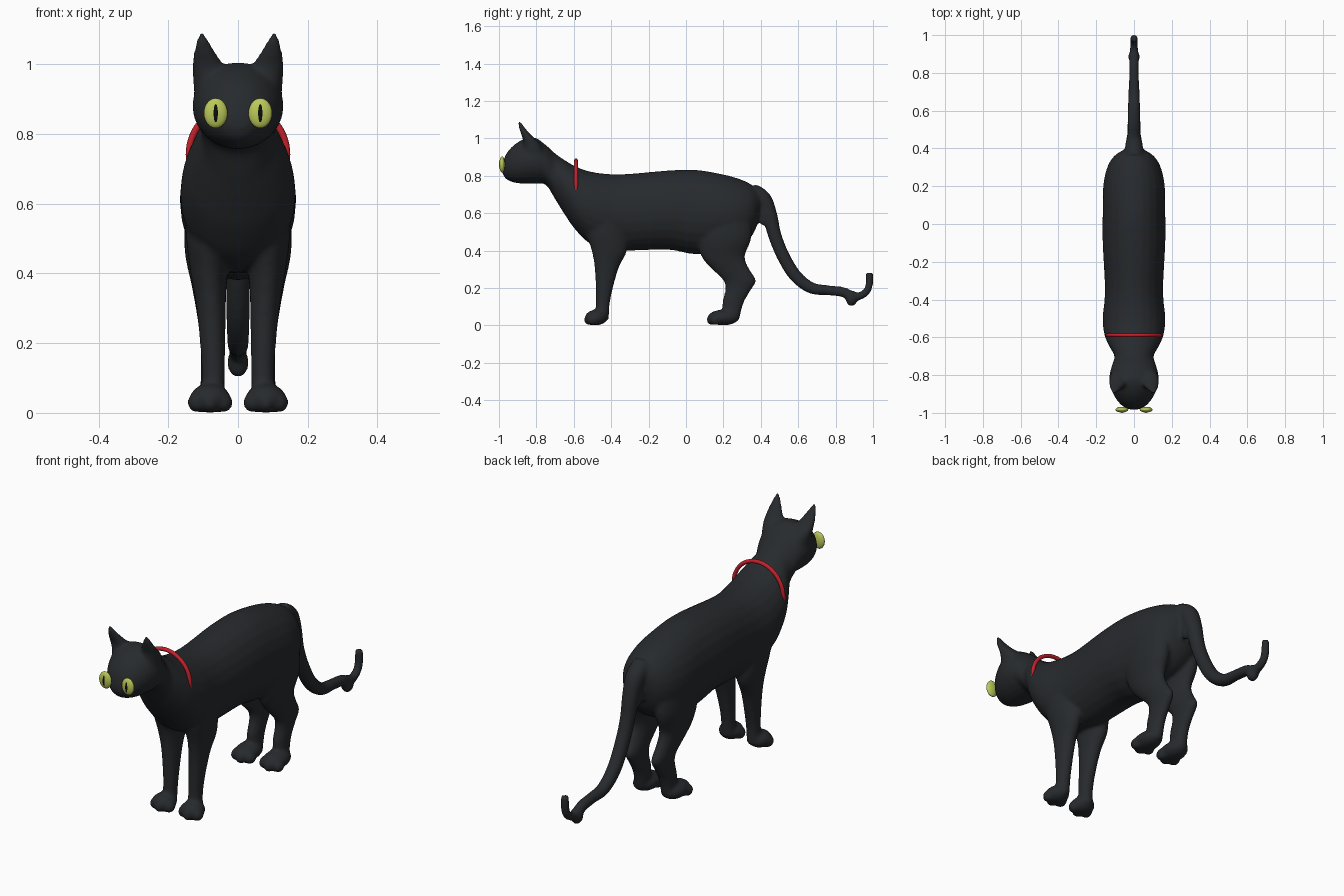
import bpy, bmesh, math
from mathutils import Vector, Matrix

if "Cube" in bpy.data.objects:
    bpy.data.objects.remove(bpy.data.objects["Cube"])


def material(name, rgb):
    m = bpy.data.materials.new(name)
    m.diffuse_color = (*rgb, 1)
    m.use_nodes = True
    m.node_tree.nodes["Principled BSDF"].inputs["Base Color"].default_value = m.diffuse_color
    return m


BLACK = material("black_fur", (0.02, 0.023, 0.026))
RED = material("red_band", (0.55, 0.015, 0.025))
GREEN = material("eye_green", (0.5, 0.58, 0.1))
PUPIL = material("pupil_black", (0.004, 0.004, 0.004))


def catmull(rows, steps=4):
    rows = [Vector(r) for r in rows]
    out = []
    for i in range(len(rows) - 1):
        p0, p1 = rows[max(i - 1, 0)], rows[i]
        p2, p3 = rows[i + 1], rows[min(i + 2, len(rows) - 1)]
        for k in range(steps):
            t = k / steps
            out.append(0.5 * (2 * p1 + (p2 - p0) * t
                              + (2 * p0 - 5 * p1 + 4 * p2 - p3) * t * t
                              + (3 * p1 - p0 - 3 * p2 + p3) * t ** 3))
    return out + [rows[-1]]


def loft(bm, rows, up=None, sides=24):
    """Closed tube through rows of (x, y, z, half width in x, half size along up)."""
    pts = catmull(rows)
    rings = []
    for i, p in enumerate(pts):
        u = up
        if u is None:
            t = pts[min(i + 1, len(pts) - 1)] - pts[max(i - 1, 0)]
            u = Vector((0, -t[2], t[1])).normalized()
        c = Vector(p[:3])
        ring = []
        for k in range(sides):
            a = 2 * math.pi * k / sides
            ring.append(bm.verts.new(c + Vector((p[3] * math.cos(a), 0, 0)) + u * p[4] * math.sin(a)))
        rings.append(ring)
    faces = [bm.faces.new(rings[0]), bm.faces.new(rings[-1][::-1])]
    for r, s in zip(rings, rings[1:]):
        for k in range(sides):
            j = (k + 1) % sides
            faces.append(bm.faces.new((r[k], s[k], s[j], r[j])))
    bmesh.ops.recalc_face_normals(bm, faces=faces)


def ball(bm, c, r):
    bmesh.ops.create_uvsphere(bm, u_segments=24, v_segments=14, radius=1,
                              matrix=Matrix.Translation(c) @ Matrix.Diagonal((*r, 1)))


def finish(bm, name, mat):
    me = bpy.data.meshes.new(name)
    bm.to_mesh(me)
    bm.free()
    ob = bpy.data.objects.new(name, me)
    bpy.context.collection.objects.link(ob)
    me.materials.append(mat)
    for f in me.polygons:
        f.use_smooth = True
    return ob


Y, Z = Vector((0, 1, 0)), Vector((0, 0, 1))
bm = bmesh.new()

# Head, neck and torso: (y, top z, bottom z, half width)
torso = [(-.982, .85, .815, .025), (-.965, .91, .785, .06), (-.925, .96, .765, .096),
         (-.87, .995, .757, .122), (-.81, 1.005, .757, .131), (-.75, .965, .752, .118),
         (-.70, .92, .675, .104), (-.65, .885, .595, .13), (-.59, .85, .51, .156),
         (-.5, .82, .43, .166), (-.35, .808, .40, .154), (-.1, .828, .405, .166),
         (.05, .832, .38, .166), (.2, .807, .40, .163), (.3, .778, .43, .142),
         (.36, .745, .49, .105), (.395, .70, .58, .05)]
loft(bm, [(0, y, (t + b) / 2, w, (t - b) / 2) for y, t, b, w in torso], Z)

# Tail with curled tip: (y, z, radius)
tail = [(.35, .71, .05), (.41, .675, .047), (.447, .59, .041), (.475, .48, .036), (.52, .37, .035),
        (.585, .265, .034), (.67, .2, .031), (.76, .188, .027), (.84, .178, .027),
        (.88, .16, .026), (.925, .156, .022), (.965, .18, .02), (.98, .22, .02), (.981, .283, .019)]
loft(bm, [(0, y, z, r, r) for y, z, r in tail])
ball(bm, (0, .885, .145), (.031, .032, .044))

for s in (-1, 1):
    # Ears: (x, y, z, half width, half depth)
    ear = [(.08, -.815, .92, .046, .06), (.083, -.825, .97, .047, .047), (.088, -.842, 1.0, .044, .032),
           (.097, -.868, 1.04, .03, .02), (.103, -.886, 1.075, .015, .012), (.104, -.893, 1.092, .007, .007)]
    loft(bm, [(s * r[0], *r[1:]) for r in ear], Y)
    # Front legs
    front = [(.085, -.43, .62, .07, .11), (.083, -.425, .5, .066, .11), (.083, -.41, .4, .053, .095),
             (.077, -.425, .3, .042, .063), (.071, -.443, .14, .034, .039), (.073, -.45, .03, .034, .037)]
    loft(bm, [(s * r[0], *r[1:]) for r in front], Y)
    # Hind legs with thigh and hock
    hind = [(.08, .21, .66, .065, .13), (.088, .205, .48, .066, .147), (.083, .198, .37, .051, .117),
            (.079, .24, .3, .042, .1), (.075, .287, .24, .037, .088), (.073, .279, .19, .034, .069),
            (.073, .251, .12, .034, .057), (.075, .245, .03, .034, .04)]
    loft(bm, [(s * r[0], *r[1:]) for r in hind], Y)
    # Paws and toes
    for y, length in ((-.48, .06), (.2, .085)):
        ball(bm, (s * .08, y, .042), (.058, length, .042))
        for dx, dy in ((-.038, .018), (0, 0), (.038, .018)):
            ball(bm, (s * .08 + dx, y - length + .026 + dy, .03), (.027, .032, .03))
    # Folds beside the tail root
    ball(bm, (s * .045, .36, .64), (.035, .035, .08))
    ball(bm, (s * .022, .415, .59), (.018, .028, .06))

cat = finish(bm, "cat_body", BLACK)
rm = cat.modifiers.new("blend", 'REMESH')
rm.mode = 'VOXEL'
rm.voxel_size = 0.009
rm.use_smooth_shade = True
sm = cat.modifiers.new("soften", 'SMOOTH')
sm.factor = 0.5
sm.iterations = 7

# Collar
bpy.ops.mesh.primitive_torus_add(location=(0, -.588, .742), rotation=(math.pi / 2, 0, 0),
                                 major_radius=.14, minor_radius=.01,
                                 major_segments=64, minor_segments=12)
collar = bpy.context.object
collar.name = "collar"
collar.data.materials.append(RED)
bpy.ops.object.shade_smooth()

# Eyes and slit pupils
for s, side in ((-1, "left"), (1, "right")):
    for part, y, r, mat in (("eye", -.983, (.034, .015, .043), GREEN),
                            ("pupil", -.989, (.01, .011, .031), PUPIL)):
        bm = bmesh.new()
        ball(bm, (s * .064, y, .86), r)
        finish(bm, f"{part}_{side}", mat)
